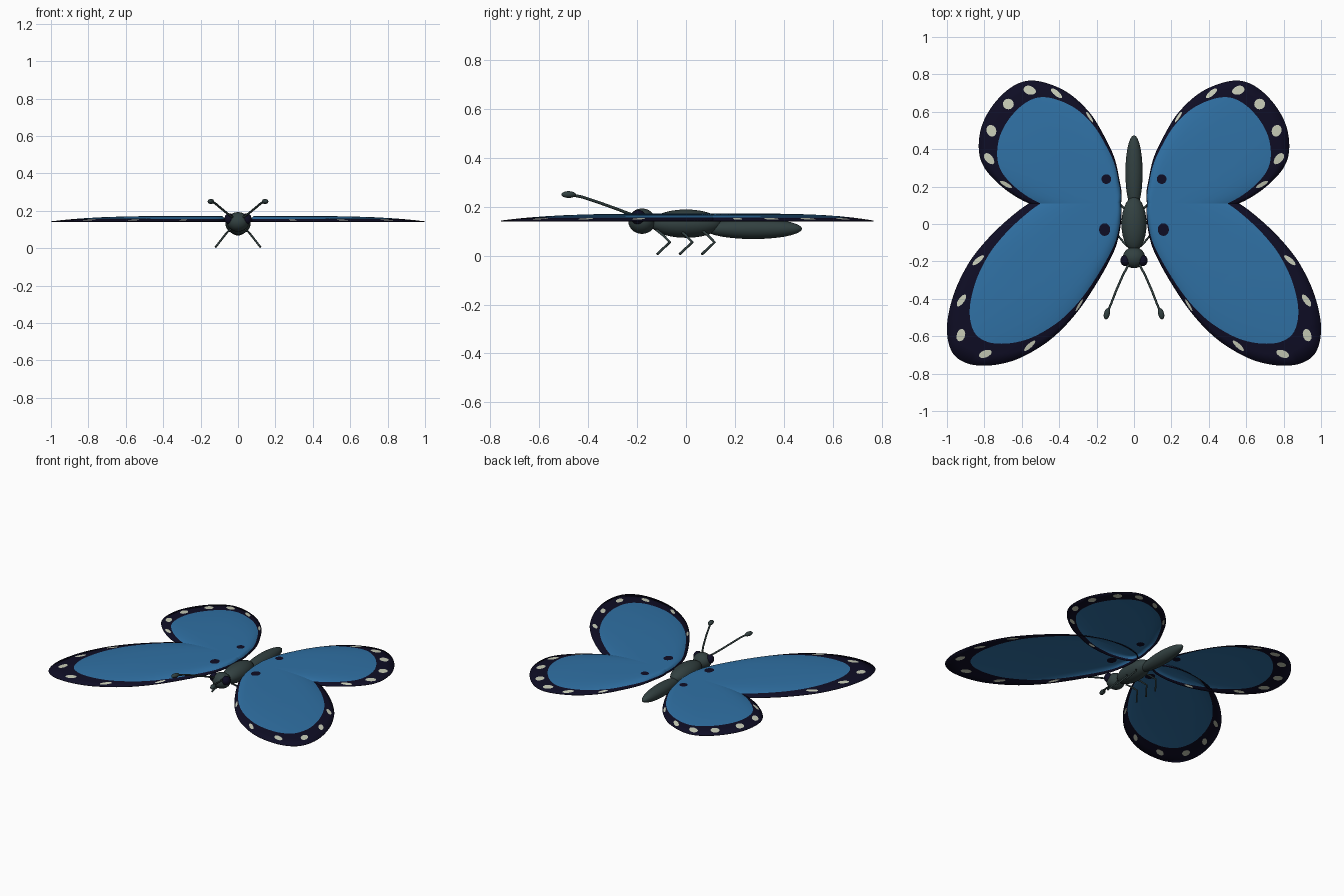
import bpy, math
from mathutils import Vector
from mathutils.geometry import delaunay_2d_cdt

if "Cube" in bpy.data.objects:
    bpy.data.objects.remove(bpy.data.objects["Cube"])


def material(name, rgb):
    m = bpy.data.materials.new(name)
    m.diffuse_color = (*rgb, 1)
    m.use_nodes = True
    m.node_tree.nodes["Principled BSDF"].inputs["Base Color"].default_value = m.diffuse_color
    return m


BLUE = material("wing blue", (0.029, 0.165, 0.375))
NAVY = material("border navy", (0.0045, 0.004, 0.018))
CREAM = material("spot cream", (0.58, 0.61, 0.48))
SLATE = material("body slate", (0.032, 0.052, 0.052))

ROOT = Vector((0.1, 0.11))      # both wings fan out from this point
RIM_Z, RISE, INNER = 0.142, 0.029, 0.865


def spline(ctrl, steps=8):
    """Closed Catmull-Rom curve through the control points, relative to ROOT."""
    p = [Vector(c) - ROOT for c in ctrl]
    n, out = len(p), []
    for i in range(n):
        a, b, c, d = (p[(i + k - 1) % n] for k in range(4))
        for s in range(steps):
            t = s / steps
            out.append(0.5 * (2 * b + (c - a) * t + (2 * a - 5 * b + 4 * c - d) * t * t
                              + (3 * b - a - 3 * c + d) * t ** 3))
    return sorted(out, key=lambda v: math.atan2(v.y, v.x))


def cross(a, b):
    return a.x * b.y - a.y * b.x


def wing(name, ctrl, rim_spots, eye):
    edge = spline(ctrl)
    n = len(edge)
    angles = [math.atan2(v.y, v.x) for v in edge]

    def polar(p):
        """Position along the edge and fraction of the way out to it."""
        if p.length < 1e-6:
            return 0, 0
        a = math.atan2(p.y, p.x)
        i = (sum(x <= a for x in angles) - 1) % n
        A, D = edge[i], edge[(i + 1) % n] - edge[i]
        den = cross(p, D)
        u = -cross(p, A) / den if abs(den) > 1e-12 else 0
        u = min(1, max(0, u))
        return i + u, p.length / (A + u * D).length

    def along(f, t):
        i = math.floor(f)
        return edge[i % n].lerp(edge[(i + 1) % n], f - i) * t

    verts, faces, mats = [Vector((0, 0))], [], []

    def region(points, m):
        faces.append(list(range(len(verts), len(verts) + len(points))))
        verts.extend(points)
        mats.append(m)

    # border, blue field, rim spots and the dark spot near the root
    region(edge, 1)
    region([v * INNER for v in edge], 0)
    ring = [2 * math.pi * k / 16 for k in range(16)]
    for c in rim_spots:
        f = polar(Vector(c) - ROOT)[0]
        step = (along(f + 0.5, 1) - along(f - 0.5, 1)).length
        dt = min(0.038, 0.029 / along(f, 1).length)
        region([along(f + 0.031 / step * math.sin(a), 0.93 + dt * math.cos(a))
                for a in ring], 2)
    ex, ey, rx, ry = eye
    region([Vector((ex + rx * math.cos(a), ey + ry * math.sin(a))) - ROOT for a in ring], 1)
    for t in (0.1, 0.22, 0.35, 0.48, 0.6, 0.7, 0.79, 0.93):
        verts.extend(v * t for v in edge)

    vs, _, fs, _, _, src = delaunay_2d_cdt(verts, [], faces, 1, 1e-5)
    pts = []
    for v in vs:
        t = min(1, polar(v)[1])
        pts.append((v.x + ROOT.x, v.y + ROOT.y, RIM_Z + RISE * (1 - t ** 4)))
    me = bpy.data.meshes.new(name)
    keep = [(f, s) for f, s in zip(fs, src) if s]
    me.from_pydata(pts, [], [f for f, s in keep])
    for m in (BLUE, NAVY, CREAM):
        me.materials.append(m)
    for poly, (f, s) in zip(me.polygons, keep):
        poly.material_index = mats[max(s)]
        poly.use_smooth = True
    ob = bpy.data.objects.new(name, me)
    bpy.context.collection.objects.link(ob)
    mir = ob.modifiers.new("both sides", 'MIRROR')
    mir.use_mirror_merge = False
    sol = ob.modifiers.new("thickness", 'SOLIDIFY')
    sol.thickness, sol.offset = 0.003, 0


wing("forewings",
     [(.56, .11), (.69, .01), (.8, -.1), (.89, -.22), (.965, -.38), (1, -.55), (.975, -.68),
      (.9, -.742), (.79, -.757), (.66, -.735), (.54, -.68), (.42, -.595), (.3, -.465),
      (.19, -.3), (.11, -.15), (.08, -.05), (.068, .04), (.069, .1), (.08, .135),
      (.13, .168), (.25, .192), (.41, .175)],
     [(.85, -.2), (.925, -.41), (.92, -.59), (.8, -.7), (.575, -.68), (.32, -.51), (.4, .17)],
     (.157, -.03, .03, .034))
wing("hindwings",
     [(.56, .11), (.66, .165), (.75, .24), (.81, .32), (.83, .41), (.815, .52), (.765, .62),
      (.69, .705), (.61, .755), (.53, .766), (.43, .74), (.33, .685), (.23, .585), (.155, .46),
      (.105, .35), (.08, .24), (.068, .17), (.07, .115), (.085, .08), (.14, .052),
      (.26, .037), (.41, .055)],
     [(.705, .215), (.78, .35), (.765, .5), (.675, .645), (.56, .72), (.42, .71),
      (.25, .615), (.4, .06)],
     (.148, .24, .026, .026))


def ellipsoid(name, loc, radii, mat, direction=None, seg=28):
    bpy.ops.mesh.primitive_uv_sphere_add(segments=seg, ring_count=seg // 2, location=loc)
    ob = bpy.context.object
    ob.name = name
    ob.scale = radii
    if direction:
        ob.rotation_euler = Vector(direction).to_track_quat('Y', 'Z').to_euler()
    ob.data.materials.append(mat)
    bpy.ops.object.shade_smooth()
    return ob


def rod(name, points, radius):
    cu = bpy.data.curves.new(name, 'CURVE')
    cu.dimensions = '3D'
    cu.bevel_depth, cu.bevel_resolution, cu.use_fill_caps = radius, 2, True
    sp = cu.splines.new('POLY')
    sp.points.add(len(points) - 1)
    for p, c in zip(sp.points, points):
        p.co = (*c, 1)
    cu.materials.append(SLATE)
    ob = bpy.data.objects.new(name, cu)
    bpy.context.collection.objects.link(ob)


# body
ellipsoid("abdomen", (0, .275, .11), (.046, .2, .042), SLATE)
ellipsoid("thorax", (0, 0, .131), (.067, .145, .058), SLATE)
ellipsoid("head", (0, -.18, .141), (.06, .056, .052), SLATE)

for side, s in (("left", -1), ("right", 1)):
    ellipsoid(side + "_eye", (s * .046, -.195, .157), (.027, .03, .03), NAVY, seg=20)
    # antenna with a club at its tip
    rod(side + "_antenna", [(s * .028, -.215, .165), (s * .06, -.275, .188),
                            (s * .095, -.355, .217), (s * .122, -.425, .24),
                            (s * .143, -.475, .25)], .006)
    ellipsoid(side + "_antenna_club", (s * .145, -.48, .25), (.016, .031, .014), SLATE,
              (s * -.25, 1, 0), 16)
    # bent legs
    for pair, y in (("front", -.1), ("middle", -.008), ("rear", .083)):
        rod(f"{side}_{pair}_leg", [(s * .035, y - .02, .105), (s * .058, y + .005, .085),
                                   (s * .082, y + .034, .055), (s * .12, y - .018, .006)], .0055)
